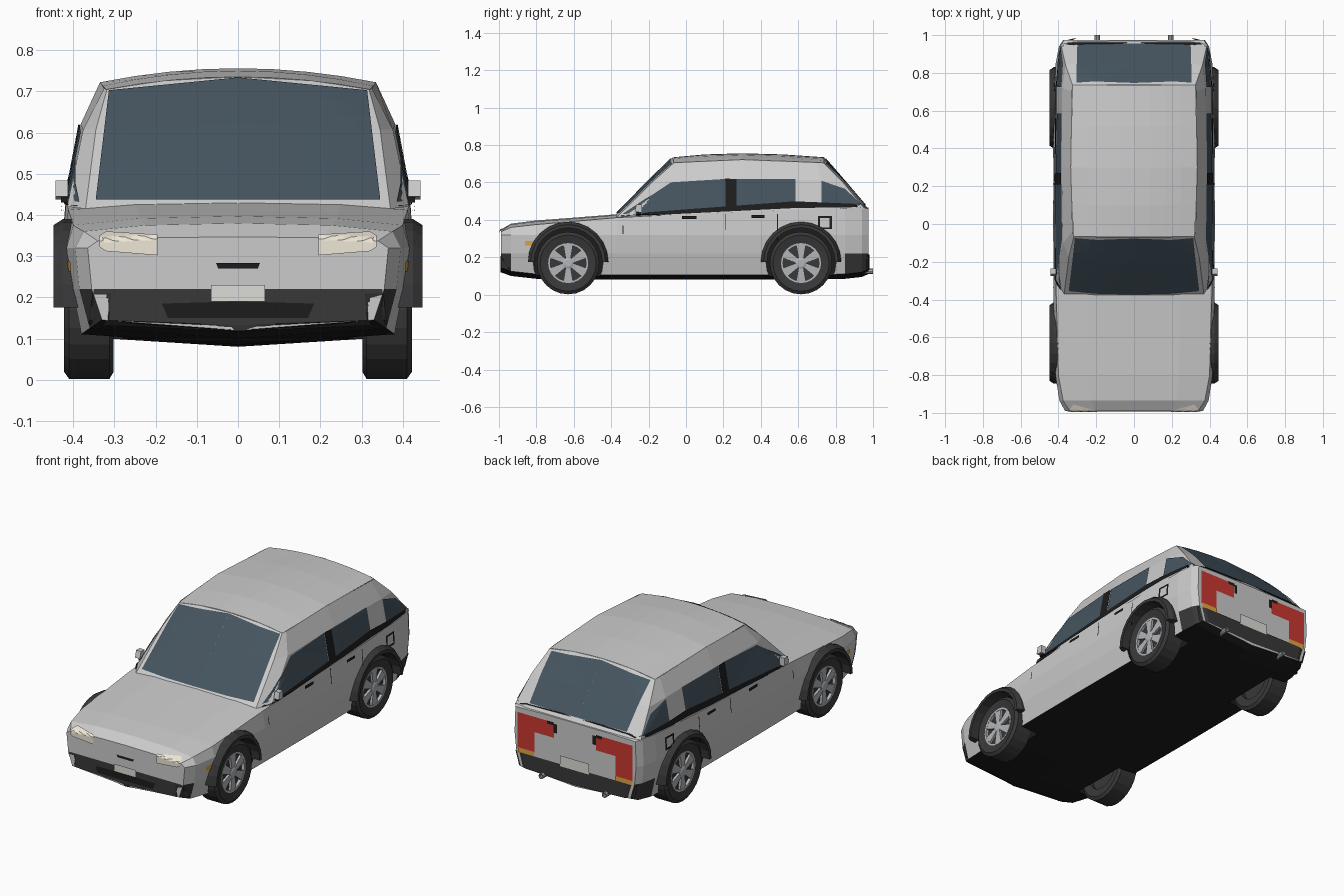
import bpy, bmesh, math
from mathutils import Vector
from mathutils.bvhtree import BVHTree

if "Cube" in bpy.data.objects:
    bpy.data.objects.remove(bpy.data.objects["Cube"])


def material(name, r, g, b):
    m = bpy.data.materials.new(name)
    m.diffuse_color = (r, g, b, 1)
    m.use_nodes = True
    m.node_tree.nodes["Principled BSDF"].inputs["Base Color"].default_value = m.diffuse_color
    return m


PAINT = material("paint", .56, .56, .56)
BLACK = material("black", .012, .012, .012)
DARK = material("dark_plastic", .04, .04, .042)
GLASS = material("glass", .06, .09, .115)
LAMP = material("lamp", .86, .8, .68)
RED = material("red", .6, .04, .03)
AMBER = material("amber", .75, .38, .05)
PLATE = material("plate", .72, .72, .68)
ALLOY = material("alloy", .45, .46, .48)


def mesh(name, verts, faces, *mats, recalc=True):
    me = bpy.data.meshes.new(name)
    me.from_pydata(verts, [], faces)
    for m in mats:
        me.materials.append(m)
    if recalc:
        bm = bmesh.new()
        bm.from_mesh(me)
        bmesh.ops.recalc_face_normals(bm, faces=bm.faces)
        bm.to_mesh(me)
        bm.free()
    ob = bpy.data.objects.new(name, me)
    bpy.context.collection.objects.link(ob)
    return ob


def rings(name, rows, *mats, caps=True, wrap=False):
    """Skin closed rings of points."""
    n, k = len(rows[0]), len(rows)
    verts = [p for row in rows for p in row]
    faces = [(a * n + i, a * n + (i + 1) % n, (a + 1) % k * n + (i + 1) % n, (a + 1) % k * n + i)
             for a in range(k if wrap else k - 1) for i in range(n)]
    if caps:
        faces += [tuple(range(n)), tuple(range((k - 1) * n, k * n))]
    return mesh(name, verts, faces, *mats)


def mirrored(half):
    return half + [(-x, y, z) for x, y, z in reversed(half) if x > 0]


def lathe(name, profile, cx, cy, cz, side, mat, seg=24, **kw):
    """Revolve (x, radius) points about the axle."""
    rows = [[(side * (cx + x), cy + r * math.cos(a), cz + r * math.sin(a))
             for a in [2 * math.pi * i / seg for i in range(seg)]] for x, r in profile]
    return rings(name, rows, mat, **kw)


# Lower body: y, floor z, half width, shoulder half width, shoulder z, centre z
stations = [(-.99, .12, .365, .34, .337, .347), (-.935, .10, .395, .375, .36, .38),
            (-.8, .085, .416, .40, .375, .397), (-.6, .08, .423, .405, .392, .412),
            (-.37, .08, .426, .412, .412, .43), (0, .08, .428, .417, .432, .44),
            (.5, .08, .426, .417, .45, .455), (.85, .085, .415, .405, .463, .465),
            (.94, .095, .397, .39, .468, .47), (.975, .11, .375, .37, .46, .465)]
rows = [mirrored([(0, y, zb), (w - .035, y, zb + .025), (w - .01, y, .22), (w, y, .32), (ws, y, zs),
                  (.6 * ws, y, zs + .75 * (zc - zs)), (0, y, zc)]) for y, zb, w, ws, zs, zc in stations]
body = rings("lower_body", rows, PAINT, DARK, BLACK)
for p in body.data.polygons:
    if p.normal.z < -.7:
        p.material_index = 2
    elif p.center.z < .22 and abs(p.center.y) > .88 and len(p.vertices) == 4:
        p.material_index = 1

# Cabin walls: belt, mid and roof rings
belt = [(0, -.385, .42), (.2, -.382, .42), (.37, -.37, .415), (.415, -.30, .42), (.416, .3, .44),
        (.41, .72, .455), (.388, .955, .46), (.30, .965, .465), (0, .97, .465)]
mid = [(0, -.19, .62), (.19, -.185, .615), (.345, -.175, .607), (.376, -.10, .607), (.382, .3, .62),
       (.38, .72, .612), (.362, .84, .60), (.31, .85, .60), (0, .855, .60)]
top = [(0, -.07, .735), (.18, -.068, .726), (.318, -.065, .705), (.325, -.04, .707), (.335, .3, .722),
       (.328, .70, .707), (.325, .735, .705), (.18, .737, .726), (0, .738, .735)]
cabin = rings("cabin", [mirrored(r) for r in (belt, mid, top)], PAINT, caps=False)

# Crowned roof
rows = []
for y, w, ze, zc in [(-.066, .32, .705, .735), (.1, .329, .713, .75), (.3, .335, .722, .756),
                     (.52, .331, .714, .75), (.737, .325, .705, .735)]:
    rows.append(mirrored([(w * t, y, zc - (zc - ze) * t * t) for t in (1, .75, .5, .25, 0)]))
roof = rings("roof", rows, PAINT)

# Surface used to lay trim onto the shell
verts, faces = [], []
for ob in (body, cabin, roof):
    k = len(verts)
    verts += [v.co.copy() for v in ob.data.vertices]
    faces += [[k + i for i in p.vertices] for p in ob.data.polygons]
shell = BVHTree.FromPolygons(verts, faces)


def panel(name, view, mat, *quads, off=.004, n=8):
    """Lay quads, drawn in side (y,z) or front/rear (x,z) view, on the shell, both sides."""
    vs, fs = [], []
    for q in quads:
        a, b, c, d = [Vector(p) for p in q]
        for s in (1, -1):
            k = len(vs)
            for i in range(n + 1):
                for j in range(n + 1):
                    u, v = a.lerp(b, i / n).lerp(d.lerp(c, i / n), j / n)
                    if view == "side":
                        o, ray = Vector((2, u, v)), Vector((-1, 0, 0))
                    else:
                        o = Vector((u, -2 if view == "front" else 2, v))
                        ray = Vector((0, -o.y / 2, 0))
                    hit, nor = shell.ray_cast(o, ray)[:2]
                    if hit is None:
                        hit, nor = shell.find_nearest(o + ray * (1.6 if view == "side" else 1.03))[:2]
                    if nor.dot(ray) > 0:
                        nor = -nor
                    p = hit + nor * off
                    vs.append(Vector((s * p.x, p.y, p.z)))
            out = Vector((-s * ray.x, -ray.y, 0))
            for i in range(n):
                for j in range(n):
                    m = k + i * (n + 1) + j
                    f = (m, m + n + 1, m + n + 2, m + 1)
                    nf = (vs[f[2]] - vs[f[0]]).cross(vs[f[3]] - vs[f[1]])
                    fs.append(f if nf.dot(out) > 0 else f[::-1])
    return mesh(name, vs, fs, mat, recalc=False)


def box(u0, u1, v0, v1):
    return ((u0, v0), (u1, v0), (u1, v1), (u0, v1))


# Glass and window trim
panel("windscreen", "front", GLASS, ((0, .435), (.345, .435), (.313, .70), (0, .731)))
panel("rear_window", "rear", GLASS, ((0, .485), (.30, .485), (.305, .698), (0, .728)))
panel("side_windows", "side", GLASS, ((-.335, .43), (.21, .46), (.21, .618), (-.08, .60)),
      ((.27, .47), (.585, .49), (.585, .617), (.27, .618)),
      ((.725, .485), (.945, .475), (.85, .565), (.725, .608)))
panel("door_pillar", "side", BLACK, ((.21, .46), (.27, .46), (.27, .618), (.21, .618)), off=.006)
panel("belt_trim", "side", BLACK, ((-.35, .415), (.58, .462), (.58, .498), (-.2, .44)),
      ((.58, .462), (.955, .467), (.955, .482), (.58, .498)), off=.007)

# Side details
panel("door_handles", "side", BLACK, box(-.02, .055, .404, .42), box(.35, .42, .41, .425), off=.009, n=2)
panel("door_seams", "side", BLACK, box(-.34, -.335, .325, .37), box(.21, .215, .345, .43),
      box(.487, .492, .29, .43), n=3)
panel("fuel_flap", "side", BLACK, box(.705, .78, .41, .42), box(.705, .78, .35, .36),
      box(.705, .717, .35, .42), box(.768, .78, .35, .42), off=.006, n=2)
panel("side_blinkers", "side", AMBER, box(-.86, -.82, .263, .288), n=2)

# Front details
panel("headlights", "front", LAMP, ((.195, .302), (.32, .312), (.32, .355), (.195, .347)),
      ((.32, .312), (.336, .322), (.336, .345), (.32, .355)), off=.006)
panel("front_slot", "front", BLACK, ((0, .27), (.048, .27), (.053, .283), (0, .283)), n=2)
panel("bumper_intake", "front", BLACK, ((0, .15), (.17, .15), (.185, .185), (0, .19)), n=4)
panel("bumper_top_front", "front", DARK, ((0, .12), (.36, .135), (.35, .22), (0, .22)), off=.002)
panel("front_plate", "front", PLATE, box(0, .065, .19, .23), off=.008, n=2)

# Rear details
panel("tail_lights", "rear", RED, box(.25, .355, .235, .435), box(.13, .25, .35, .435))
panel("tail_light_trim", "rear", BLACK, box(.11, .13, .38, .43), box(.13, .17, .42, .437), off=.006, n=2)
panel("rear_blinkers", "rear", AMBER, box(.25, .35, .215, .24), off=.006, n=2)
panel("rear_bumper", "rear", DARK, ((0, .12), (.35, .135), (.37, .215), (0, .215)), off=.006)
panel("rear_plate", "rear", PLATE, box(0, .09, .205, .265), off=.009, n=2)

# Wheel wells, flares and wheels
for wy, end in ((-.63, "front"), (.615, "rear")):
    for s, side in ((1, "right"), (-1, "left")):
        tag = f"{end}_{side}"
        cut = lathe("well_cutter", [(0, .187), (.3, .187)], .28, wy, .175, s, PAINT)
        cut.data.materials.append(DARK)
        cut.data.materials.append(BLACK)
        for p in cut.data.polygons:
            p.material_index = 2
        cut.hide_render = True
        mod = body.modifiers.new("well", "BOOLEAN")
        mod.operation, mod.solver, mod.object = "DIFFERENCE", "EXACT", cut
        bpy.context.view_layer.objects.active = body
        bpy.ops.object.modifier_apply(modifier=mod.name)
        bpy.data.objects.remove(cut)
        rows = []
        for i in range(13):
            c, z = math.cos(math.pi * i / 12), math.sin(math.pi * i / 12)
            rows.append([(s * x, wy + r * c, .175 + r * z) for x, r in
                         ((.37, .182), (.448, .182), (.448, .2), (.425, .215), (.37, .215))])
        rings("wheel_arch_" + tag, rows, DARK)
        lathe("tyre_" + tag, [(-.01, .105), (0, .15), (-.012, .167), (-.11, .167), (-.12, .15),
                              (-.115, .105)], .422, wy, .169, s, DARK, caps=False, wrap=True)
        lathe("wheel_disc_" + tag, [(-.09, .106), (-.025, .106)], .422, wy, .169, s, DARK)
        lathe("hub_" + tag, [(-.03, .03), (-.008, .03), (-.004, .02)], .422, wy, .169, s, ALLOY, seg=12)
        lathe("rim_" + tag, [(-.03, .096), (-.008, .096), (-.008, .107), (-.03, .107)], .422, wy, .169, s,
              ALLOY, caps=False, wrap=True)
        vs, fs = [], []
        for i in range(6):
            a = math.pi * (i / 3 + 1 / 6)
            k = len(vs)
            for x in (.4, .413):
                for r, w in ((.015, -.012), (.1, -.026), (.1, .026), (.015, .012)):
                    vs.append((s * x, wy + r * math.cos(a) - w * math.sin(a),
                               .169 + r * math.sin(a) + w * math.cos(a)))
            fs += [tuple(k + j for j in f) for f in ((0, 1, 2, 3), (4, 5, 6, 7), (0, 1, 5, 4),
                                                     (1, 2, 6, 5), (2, 3, 7, 6), (3, 0, 4, 7))]
        mesh("spokes_" + tag, vs, fs, ALLOY)

# Mirrors and exhaust pipes
for s, side in ((1, "right"), (-1, "left")):
    rings("mirror_" + side, [[(s * x, y, z) for y, z in
                              ((-.275, .445), (-.235, .438), (-.235, .483), (-.265, .483))]
                             for x in (.413, .443)], PAINT)
    rings("mirror_arm_" + side, [[(s * x, y, z) for y, z in
                                  ((-.265, .43), (-.24, .43), (-.24, .45), (-.265, .45))]
                                 for x in (.395, .43)], BLACK)
    rings("exhaust_" + side, [[(s * .195 + r * math.cos(a), y, .125 + r * math.sin(a))
                               for a in [math.pi * i / 5 for i in range(10)]]
                              for y, r in ((.85, .015), (1, .015), (1, .011), (.95, .011))], ALLOY)
